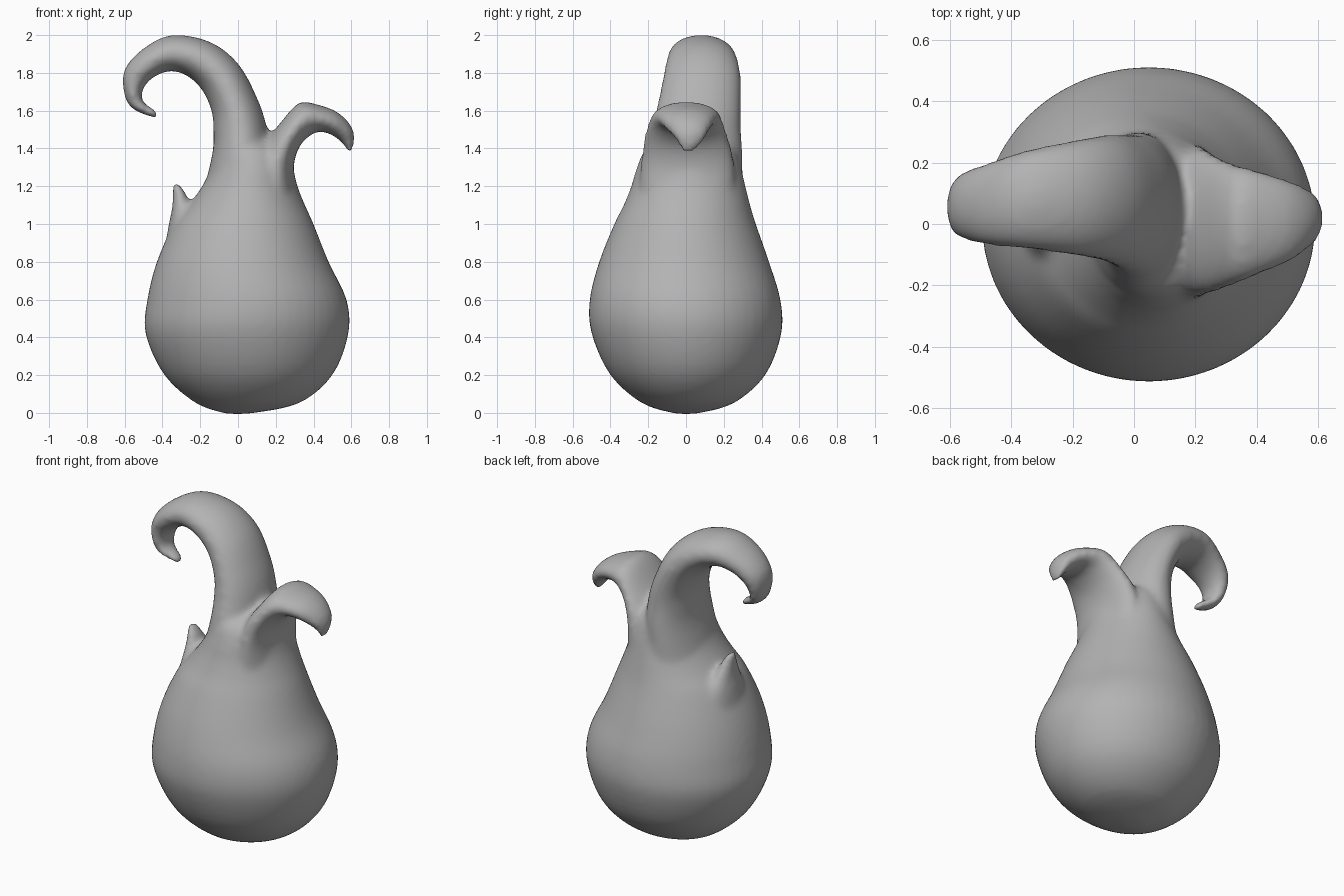
import bpy, bmesh, math
from mathutils import Vector


def spline(rows, steps=4):
    """Catmull-Rom interpolation through rows of numbers."""
    pts = [rows[0]] + rows + [rows[-1]]
    out = []
    for i in range(1, len(pts) - 2):
        for s in range(steps):
            t = s / steps
            out.append([0.5 * (2 * b + (c - a) * t + (2 * a - 5 * b + 4 * c - d) * t * t
                        + (3 * b - a - 3 * c + d) * t ** 3)
                        for a, b, c, d in zip(*pts[i - 1:i + 3])])
    return out + [rows[-1]]


def loft(name, rows, sides=48):
    """Rows: edge A (x, z), edge B (x, z), y min, y max of each oval section."""
    bm = bmesh.new()
    rings = []
    for ax, az, bx, bz, y0, y1 in spline(rows):
        mid = Vector(((ax + bx) / 2, (y0 + y1) / 2, (az + bz) / 2))
        u = Vector(((ax - bx) / 2, 0, (az - bz) / 2))
        v = Vector((0, (y1 - y0) / 2, 0))
        rings.append([bm.verts.new(mid + u * math.cos(k * math.tau / sides)
                                   + v * math.sin(k * math.tau / sides)) for k in range(sides)])
    for r, q in zip(rings, rings[1:]):
        for k in range(sides):
            n = (k + 1) % sides
            bm.faces.new((r[k], r[n], q[n], q[k]))
    bm.faces.new(rings[0][::-1])
    bm.faces.new(rings[-1])
    bmesh.ops.recalc_face_normals(bm, faces=bm.faces)
    me = bpy.data.meshes.new(name)
    bm.to_mesh(me)
    bm.free()
    ob = bpy.data.objects.new(name, me)
    bpy.context.collection.objects.link(ob)
    return ob


# Gourd-shaped bulb
body = loft("gourd_body", [
    (0.05, -0.005, -0.06, -0.005, -0.05, 0.05),
    (0.32, 0.05, -0.22, 0.05, -0.23, 0.25),
    (0.50, 0.20, -0.39, 0.20, -0.40, 0.42),
    (0.585, 0.42, -0.49, 0.42, -0.50, 0.505),
    (0.575, 0.60, -0.48, 0.60, -0.51, 0.50),
    (0.48, 0.80, -0.43, 0.80, -0.46, 0.44),
    (0.40, 1.00, -0.34, 1.00, -0.38, 0.37),
    (0.355, 1.10, -0.26, 1.10, -0.33, 0.34),
    (0.315, 1.20, -0.19, 1.20, -0.29, 0.315),
    (0.29, 1.30, -0.14, 1.30, -0.26, 0.29),
    (0.25, 1.40, -0.10, 1.40, -0.21, 0.25),
    (0.19, 1.45, 0.05, 1.45, -0.08, 0.15)])

# Tall horn curling over to the left
large = loft("large_horn", [
    (0.20, 1.00, -0.23, 1.00, -0.26, 0.30),
    (0.17, 1.35, -0.14, 1.35, -0.22, 0.30),
    (0.15, 1.52, -0.13, 1.50, -0.18, 0.29),
    (0.10, 1.67, -0.14, 1.60, -0.15, 0.29),
    (0.00, 1.85, -0.19, 1.71, -0.12, 0.29),
    (-0.15, 1.965, -0.27, 1.785, -0.10, 0.27),
    (-0.35, 2.0, -0.36, 1.81, -0.08, 0.24),
    (-0.50, 1.93, -0.45, 1.775, -0.07, 0.20),
    (-0.60, 1.82, -0.50, 1.72, -0.05, 0.17),
    (-0.605, 1.70, -0.51, 1.665, -0.04, 0.14),
    (-0.56, 1.61, -0.49, 1.635, -0.03, 0.11),
    (-0.43, 1.555, -0.43, 1.60, 0.0, 0.07)])

# Short horn curling over to the right
small = loft("small_horn", [
    (0.02, 1.02, 0.34, 0.98, -0.25, 0.26),
    (0.08, 1.25, 0.305, 1.18, -0.245, 0.26),
    (0.14, 1.42, 0.295, 1.30, -0.235, 0.25),
    (0.22, 1.53, 0.32, 1.40, -0.22, 0.22),
    (0.32, 1.64, 0.37, 1.46, -0.19, 0.19),
    (0.41, 1.635, 0.43, 1.49, -0.16, 0.17),
    (0.53, 1.59, 0.50, 1.47, -0.12, 0.14),
    (0.61, 1.50, 0.56, 1.42, -0.06, 0.10),
    (0.61, 1.40, 0.585, 1.37, -0.02, 0.05)])

# Little leaf tip on the left shoulder
leaf = loft("leaf_tip", [
    (-0.40, 0.80, -0.20, 0.80, -0.16, 0.20),
    (-0.37, 0.98, -0.20, 0.98, -0.13, 0.18),
    (-0.35, 1.08, -0.24, 1.06, -0.09, 0.13),
    (-0.345, 1.15, -0.255, 1.11, -0.06, 0.09),
    (-0.345, 1.20, -0.275, 1.16, -0.04, 0.06),
    (-0.34, 1.23, -0.31, 1.21, -0.02, 0.04)])

# Fuse all parts into one smooth skin
bpy.ops.object.select_all(action='DESELECT')
for ob in (body, large, small, leaf):
    ob.select_set(True)
bpy.context.view_layer.objects.active = body
bpy.ops.object.join()
remesh = body.modifiers.new("fuse", 'REMESH')
remesh.mode = 'VOXEL'
remesh.voxel_size = 0.018
remesh.use_smooth_shade = True
soften = body.modifiers.new("soften", 'SMOOTH')
soften.factor = 0.5
soften.iterations = 10

# Dark grey skin
skin = bpy.data.materials.new("grey_skin")
skin.diffuse_color = (0.45, 0.45, 0.45, 1)
body.data.materials.append(skin)
